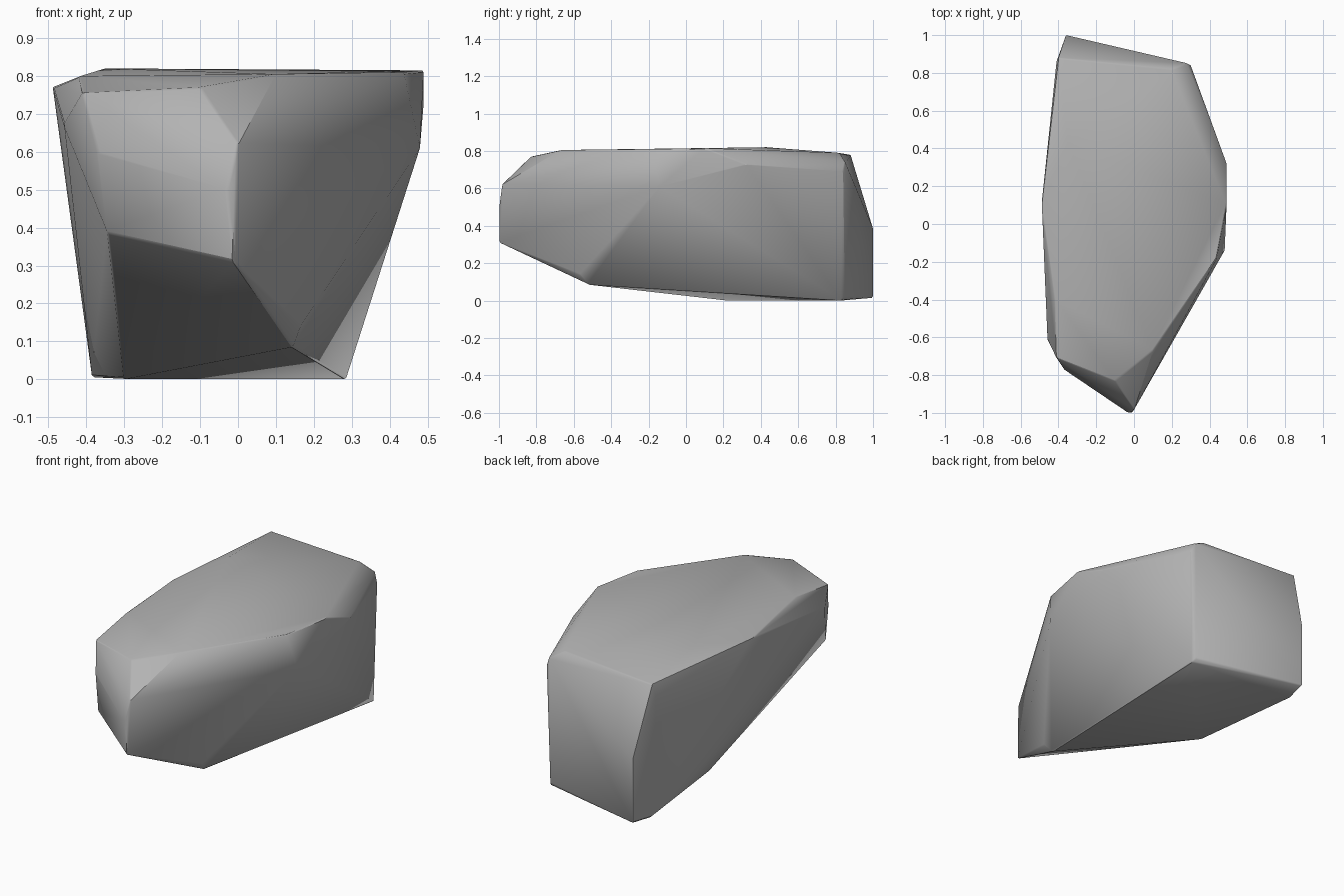
import bpy
import bmesh
import math

cube = bpy.data.objects.get("Cube")
if cube:
    bpy.data.objects.remove(cube, do_unlink=True)

# Single stone colour
stone = bpy.data.materials.new("stone_grey")
stone.use_nodes = True
grey = (0.45, 0.45, 0.45, 1.0)
stone.diffuse_color = grey
shader = stone.node_tree.nodes["Principled BSDF"]
shader.inputs["Base Color"].default_value = grey
shader.inputs["Roughness"].default_value = 0.9

# Corners of the boulder, grouped by region
top_rim = [(-.40, .88, .78), (.20, .82, .79), (.49, .10, .815), (.44, -.18, .81),
           (.10, -.67, .805), (-.10, -.83, .77), (-.41, -.71, .755),
           (-.42, -.40, .80), (-.49, .10, .77), (-.35, .43, .82)]
front_nose = [(0, -.985, .62), (-.03, -1, .50), (-.01, -1, .31),
              (-.345, -.78, .385), (-.37, -.77, .60), (-.46, -.61, .67)]
left_flank = [(.48, -.14, .61), (.49, .32, .73), (.165, -.57, .14), (.145, -.52, .085)]
back_end = [(.30, .84, .69), (.28, .85, .74), (-.36, 1, .385), (-.36, 1, .015),
            (-.41, .86, .71)]
base = [(.285, .83, 0), (-.385, .87, .005), (-.30, .22, 0), (.27, .85, .02)]

# Boulder as the convex hull of its corners
bm = bmesh.new()
for corner in top_rim + front_nose + left_flank + back_end + base:
    bm.verts.new(corner)
hull = bmesh.ops.convex_hull(bm, input=bm.verts)
loose = {g for g in hull["geom_interior"] + hull["geom_unused"]
         if isinstance(g, bmesh.types.BMVert)}
bmesh.ops.delete(bm, geom=list(loose), context="VERTS")
bmesh.ops.recalc_face_normals(bm, faces=bm.faces)
mesh = bpy.data.meshes.new("boulder")
bm.to_mesh(mesh)
bm.free()

boulder = bpy.data.objects.new("boulder", mesh)
mesh.materials.append(stone)
bpy.context.collection.objects.link(boulder)

# Small worn edges, with smooth shading over the gentle ones
bevel = boulder.modifiers.new("worn_edges", "BEVEL")
bevel.width = 0.006
bevel.segments = 1
bevel.limit_method = "ANGLE"
bevel.angle_limit = math.radians(30)
bpy.ops.object.select_all(action="DESELECT")
boulder.select_set(True)
bpy.context.view_layer.objects.active = boulder
bpy.ops.object.modifier_apply(modifier="worn_edges")
bpy.ops.object.shade_smooth_by_angle(angle=math.radians(30))
